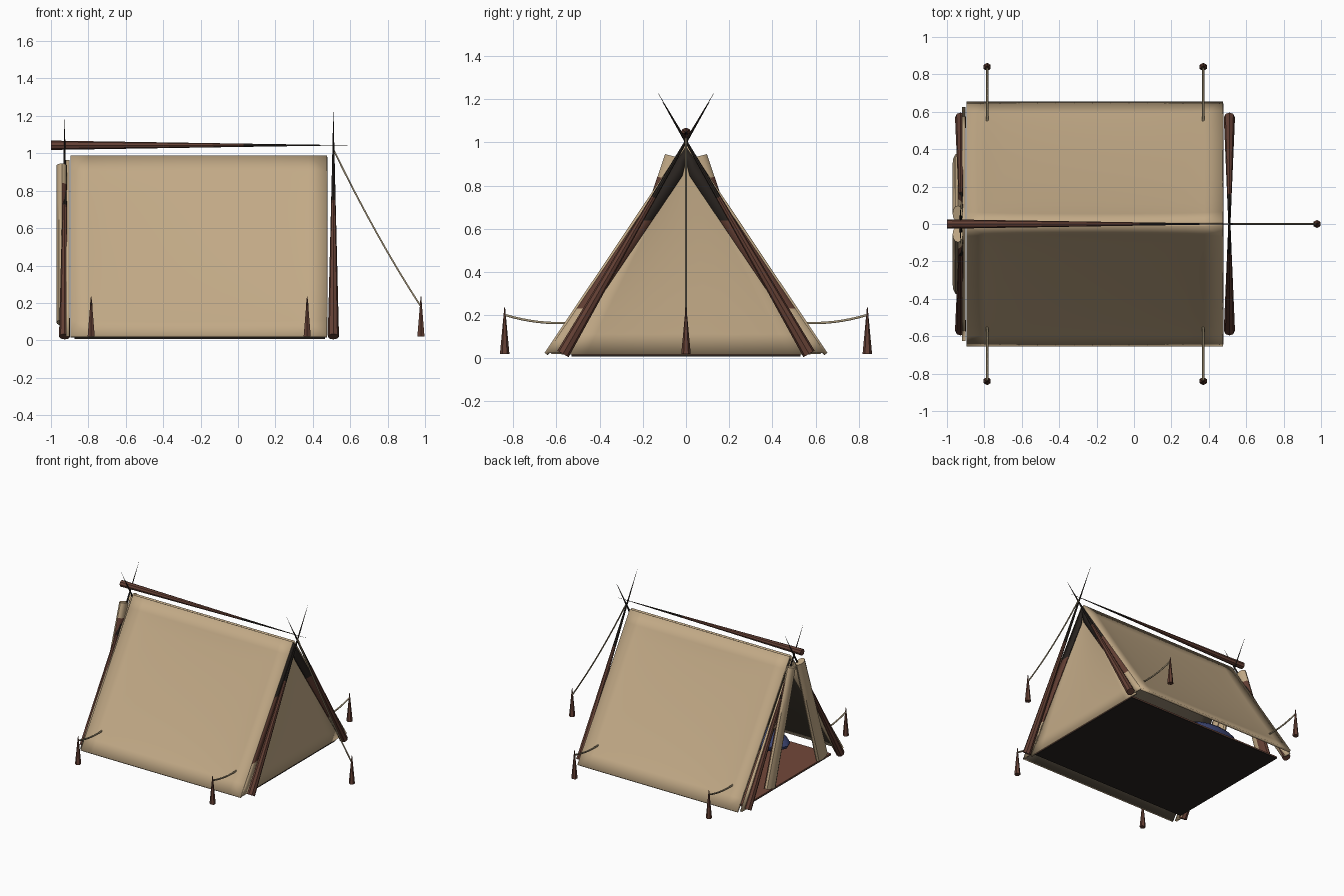
import bpy, bmesh, math
from mathutils import Vector

if "Cube" in bpy.data.objects:
    bpy.data.objects.remove(bpy.data.objects["Cube"])


def material(name, rgb):
    m = bpy.data.materials.new(name)
    m.diffuse_color = (*rgb, 1)
    m.use_nodes = True
    m.node_tree.nodes["Principled BSDF"].inputs["Base Color"].default_value = m.diffuse_color
    return m


CANVAS = material("tan canvas", (0.54, 0.40, 0.24))
LINING = material("dark lining", (0.10, 0.08, 0.055))
WOOD = material("dark wood", (0.125, 0.05, 0.034))
CHAR = material("charred wood", (0.022, 0.017, 0.014))
RUG = material("red brown groundsheet", (0.17, 0.065, 0.042))
ROPE = material("pale rope", (0.36, 0.29, 0.18))
BLUE = material("blue bedding", (0.045, 0.06, 0.17))


def finish(name, bm, mats, rule=None, smooth=True):
    """Turn a bmesh into an object; rule(face centre) picks the material index."""
    bmesh.ops.recalc_face_normals(bm, faces=bm.faces)
    if rule:
        for f in bm.faces:
            f.material_index = rule(f.calc_center_median())
    me = bpy.data.meshes.new(name)
    bm.to_mesh(me)
    bm.free()
    for m in mats:
        me.materials.append(m)
    ob = bpy.data.objects.new(name, me)
    bpy.context.collection.objects.link(ob)
    if smooth:
        bpy.context.view_layer.objects.active = ob
        ob.select_set(True)
        bpy.ops.object.shade_smooth_by_angle(angle=math.radians(35))
        ob.select_set(False)
    return ob


def sheet(name, fn, nu, nv, thick, mats=(CANVAS,), rule=None):
    """Cloth surface sampled from fn(u, v), given a thickness."""
    bm = bmesh.new()
    rows = [[bm.verts.new(fn(i / nu, j / nv)) for i in range(nu + 1)] for j in range(nv + 1)]
    for a, b in zip(rows, rows[1:]):
        for i in range(nu):
            bm.faces.new((a[i], a[i + 1], b[i + 1], b[i]))
    ob = finish(name, bm, mats, rule)
    mod = ob.modifiers.new("thickness", "SOLIDIFY")
    mod.thickness, mod.offset = thick, 0
    return ob


def rod(name, a, b, r1, r2, mat=WOOD, sides=8):
    """Straight tapered rod from a to b."""
    a, b = Vector(a), Vector(b)
    bm = bmesh.new()
    bmesh.ops.create_cone(bm, cap_ends=True, segments=sides, radius1=r1, radius2=r2,
                          depth=(b - a).length)
    bmesh.ops.rotate(bm, verts=bm.verts, matrix=(b - a).to_track_quat('Z', 'Y').to_matrix())
    bmesh.ops.translate(bm, verts=bm.verts, vec=(a + b) / 2)
    return finish(name, bm, (mat,))


def pole(name, a, b, r, split):
    """Pole tapering to a point, charred beyond the split fraction."""
    m = Vector(a).lerp(Vector(b), split)
    rm = r * (1 - split)
    rod(name, a, m, r, rm)
    rod(name + "_tip", m, b, rm, 0.0005, CHAR)


def rope(name, a, b, sag, r=0.006):
    """Sagging guy line."""
    cu = bpy.data.curves.new(name, 'CURVE')
    cu.dimensions = '3D'
    cu.bevel_depth, cu.bevel_resolution = r, 1
    sp = cu.splines.new('POLY')
    sp.points.add(8)
    a, b = Vector(a), Vector(b)
    for i, p in enumerate(sp.points):
        t = i / 8
        p.co = (*(a.lerp(b, t) - Vector((0, 0, sag * 4 * t * (1 - t)))), 1)
    cu.materials.append(ROPE)
    bpy.context.collection.objects.link(bpy.data.objects.new(name, cu))


def slab(name, size, centre, mat):
    bm = bmesh.new()
    bmesh.ops.create_cube(bm, size=1)
    bmesh.ops.scale(bm, verts=bm.verts, vec=size)
    bmesh.ops.translate(bm, verts=bm.verts, vec=centre)
    finish(name, bm, (mat,), smooth=False)


X0, X1 = -0.895, 0.475


def roof(side, inset=0.0):
    """Sloping wall, sagging slightly between its hems; inset moves it inward."""
    def fn(u, v):
        sag = 0.026 * math.sqrt(max(0, math.sin(math.pi * u) * math.sin(math.pi * v))) + inset
        return (X0 + (X1 - X0) * u, side * max(0, 0.004 + 0.644 * v - sag * 0.83),
                0.983 - 0.963 * v - sag * 0.55 * (1 - v ** 8))
    return fn


def back_panel(inset):
    def fn(u, v):
        s = 2 * u - 1
        bulge = 0.018 * (1 - s * s) * math.sin(math.pi * v) + inset
        return (0.465 - bulge, s * (0.003 + 0.575 * v), 0.955 - 0.937 * v)
    return fn


# Closed end and groundsheet
sheet("back_panel", back_panel(0), 10, 10, 0.008)
sheet("back_panel_lining", back_panel(0.008), 10, 10, 0.004, (LINING,))
slab("groundsheet", (1.34, 1.06, 0.008), (-0.205, 0, 0.018), RUG)
slab("groundsheet_underside", (1.34, 1.06, 0.006), (-0.205, 0, 0.011), CHAR)

for side, tag in ((1, "left"), (-1, "right")):
    # Sloping canvas with its lining
    sheet("roof_" + tag, roof(side), 14, 12, 0.018)
    sheet("roof_lining_" + tag, roof(side, 0.013), 14, 12, 0.004, (LINING,))

    # Edging around the doorway, and dark binding along the closed end
    sheet("door_edging_" + tag,
          lambda u, v: (-0.91, side * max(0, 0.625 * v - 0.075 * u), 0.965 - 0.945 * v),
          1, 6, 0.018)
    sheet("back_binding_" + tag,
          lambda u, v: (0.474, side * max(0, 0.645 * v - 0.075 * u), 0.98 - 0.955 * v),
          1, 14, 0.01, (CANVAS, WOOD, CHAR),
          lambda c: 2 if c.z > 0.66 else 1 if c.z > 0.25 else 0)

    # Door flap gathered to the side: tapered soft roll, brown where it meets the pole
    bm = bmesh.new()
    rings, n = [], 12
    for k in range(9):
        t = k / 8
        w = 0.042 + 0.018 * t
        ang = [2 * math.pi * i / n for i in range(n)]
        rings.append([bm.verts.new((
            -0.942 + 0.028 * math.sin(q),
            side * (0.055 + 0.265 * t + w * math.cos(q)),
            0.935 - 0.84 * t + 0.25 * w * math.cos(q))) for q in ang])
    for a, b in zip(rings, rings[1:]):
        for i in range(n):
            bm.faces.new((a[i], a[(i + 1) % n], b[(i + 1) % n], b[i]))
    bm.faces.new(rings[0])
    bm.faces.new(rings[-1])
    finish("door_flap_" + tag, bm, (CANVAS, WOOD),
           lambda c: int(c.x > -0.94 and c.z < 0.87
                         and abs(c.y) > 0.055 + 0.265 * (0.935 - c.z) / 0.84))

    # Crossed end poles, tapering to points
    pole("back_pole_" + tag, (0.51, side * 0.57, 0.02), (0.51, -side * 0.13, 1.23), 0.03, 0.6)
    pole("front_pole_" + tag, (-0.927, side * 0.57, 0.02), (-0.927, -side * 0.11, 1.19), 0.03, 0.6)

    # Side stakes and lines
    for x, end in ((-0.785, "front"), (0.37, "back")):
        rod(f"stake_{end}_{tag}", (x, side * 0.84, 0.02), (x, side * 0.84, 0.235), 0.022, 0.002, sides=6)
        rope(f"line_{end}_{tag}", (x, side * 0.535, 0.165), (x, side * 0.836, 0.2), 0.014)

    # Bedding inside
    bm = bmesh.new()
    bmesh.ops.create_uvsphere(bm, u_segments=16, v_segments=10, radius=1)
    bmesh.ops.scale(bm, verts=bm.verts, vec=(0.24, 0.13, 0.07))
    bmesh.ops.translate(bm, verts=bm.verts, vec=(-0.4, side * 0.34, 0.09))
    finish("bedding_" + tag, bm, (BLUE,))

# Ridge pole, end stake and end line
pole("ridge_pole", (-1, 0, 1.043), (0.585, 0, 1.043), 0.025, 0.65)
rod("end_stake", (0.978, 0, 0.02), (0.978, 0, 0.235), 0.022, 0.002, sides=6)
rope("end_line", (0.51, 0, 1.02), (0.975, 0, 0.185), 0.03, 0.005)
